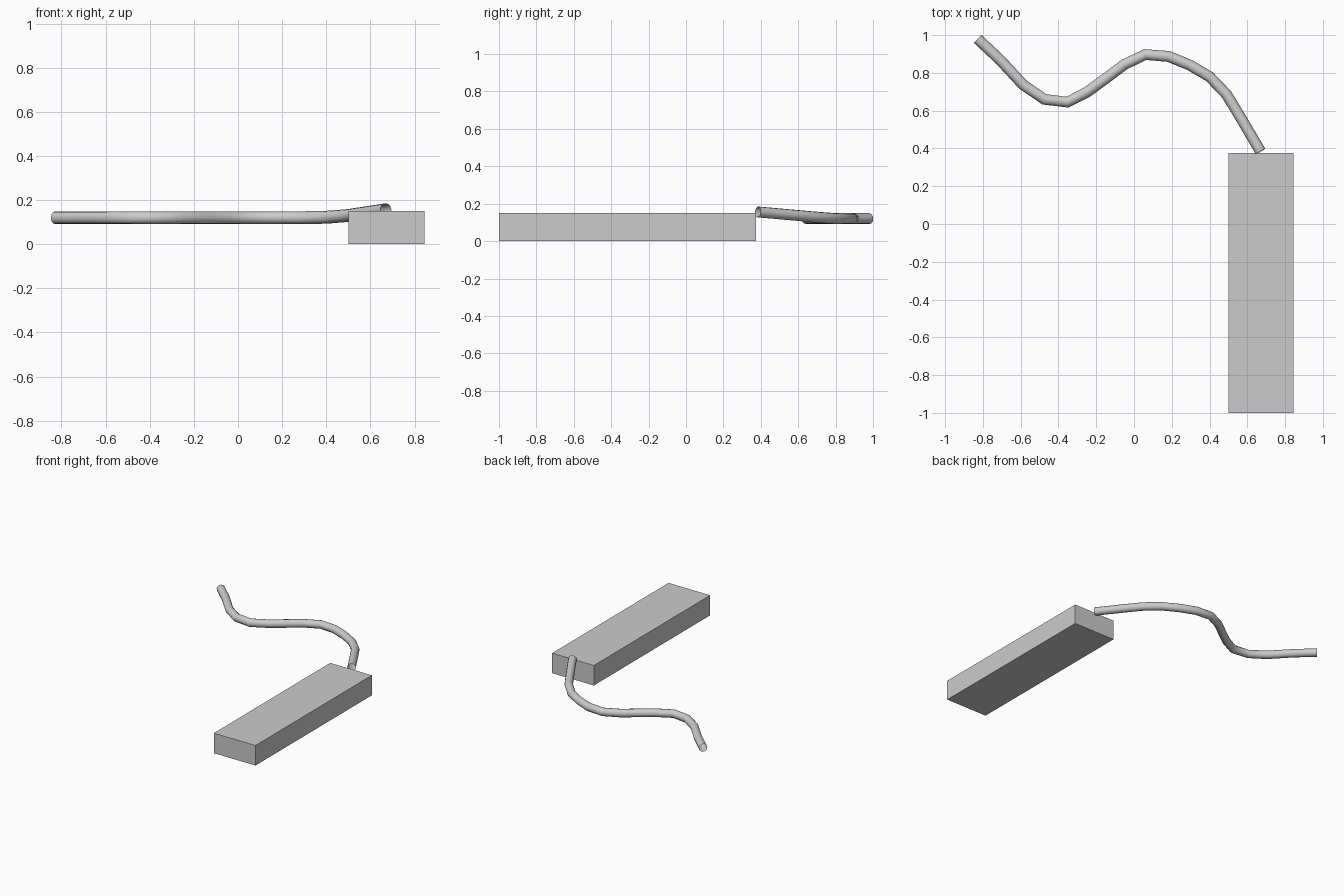
import bpy
import bmesh
from mathutils import Matrix

if "Cube" in bpy.data.objects:
    bpy.data.objects.remove(bpy.data.objects["Cube"], do_unlink=True)


def make_material(name, rgb):
    mat = bpy.data.materials.new(name)
    mat.use_nodes = True
    color = (*rgb, 1.0)
    mat.diffuse_color = color
    mat.node_tree.nodes["Principled BSDF"].inputs["Base Color"].default_value = color
    return mat


grey = make_material("plain_grey", (0.6, 0.6, 0.6))


def add_box(name, low, high, mat):
    size = [h - l for l, h in zip(low, high)]
    centre = [(h + l) / 2 for l, h in zip(low, high)]
    bm = bmesh.new()
    bmesh.ops.create_cube(bm, size=1, matrix=Matrix.Translation(centre) @ Matrix.Diagonal((*size, 1)))
    mesh = bpy.data.meshes.new(name)
    bm.to_mesh(mesh)
    bm.free()
    mesh.materials.append(mat)
    obj = bpy.data.objects.new(name, mesh)
    bpy.context.collection.objects.link(obj)
    return obj


def add_cable(name, points, radius, mat):
    curve = bpy.data.curves.new(name, "CURVE")
    curve.dimensions = "3D"
    curve.bevel_depth = radius
    curve.bevel_resolution = 4
    curve.use_fill_caps = False
    spline = curve.splines.new("POLY")
    spline.points.add(len(points) - 1)
    for point, co in zip(spline.points, points):
        point.co = (*co, 1)
    spline.use_smooth = True
    curve.materials.append(mat)
    obj = bpy.data.objects.new(name, curve)
    bpy.context.collection.objects.link(obj)
    return obj


# Rectangular body
add_box("body", (0.50, -1.0, 0.0), (0.845, 0.375, 0.15), grey)

# Wavy cable lying behind the body, rising to meet its top edge
path = [
    (-0.828, 0.98, 0.12), (-0.71, 0.87, 0.12), (-0.585, 0.735, 0.12),
    (-0.474, 0.66, 0.12), (-0.352, 0.645, 0.12), (-0.246, 0.70, 0.12),
    (-0.15, 0.77, 0.12), (-0.05, 0.845, 0.12), (0.06, 0.897, 0.12),
    (0.183, 0.887, 0.12), (0.294, 0.842, 0.12), (0.40, 0.78, 0.122),
    (0.49, 0.686, 0.129), (0.564, 0.564, 0.14), (0.67, 0.384, 0.156),
]
add_cable("cable", path, 0.029, grey)
